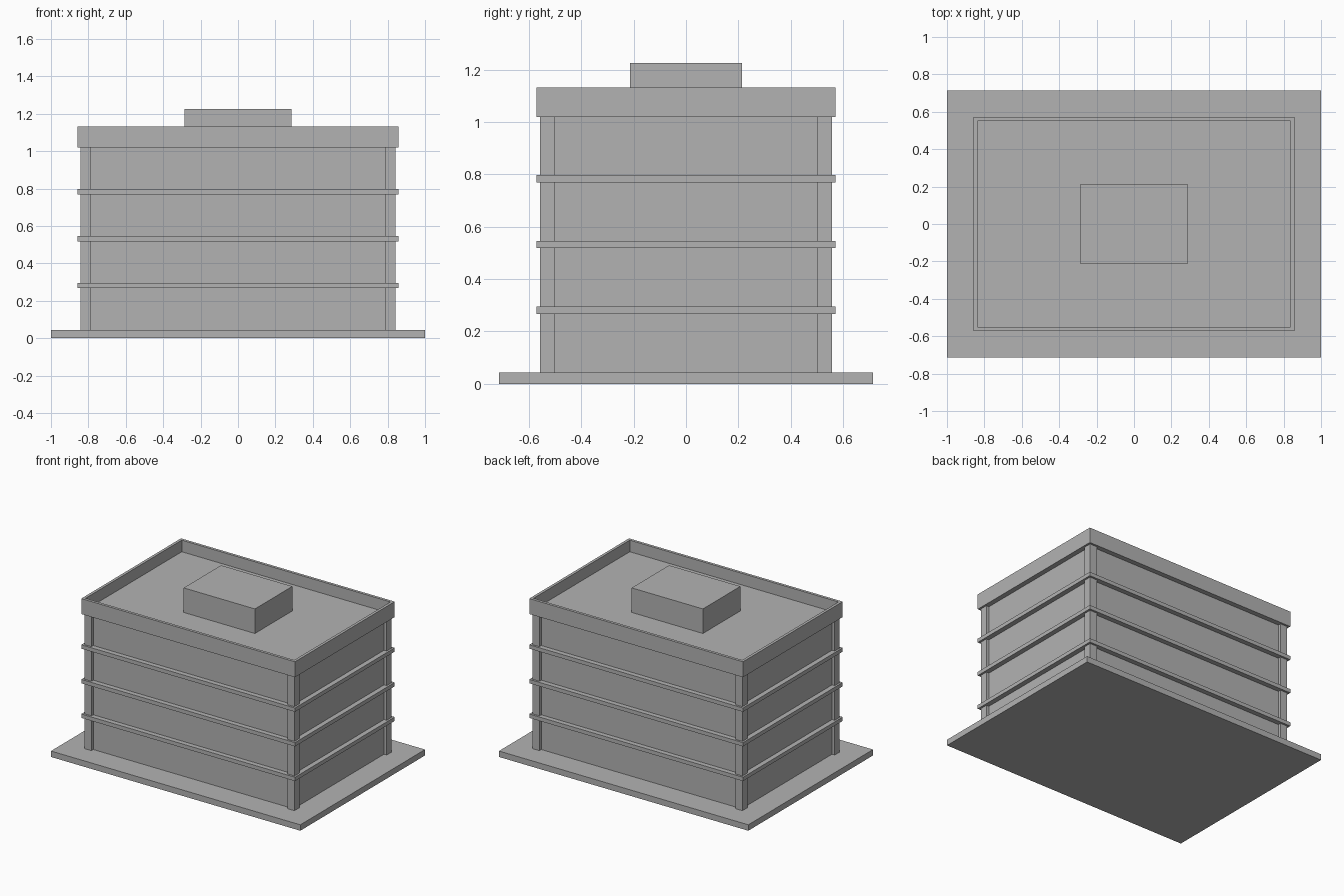
import bpy
import bmesh
from mathutils import Matrix, Vector

if "Cube" in bpy.data.objects:
    bpy.data.objects.remove(bpy.data.objects["Cube"], do_unlink=True)

M = 1 / 7                     # one metre in model units
BASE_TOP = 0.043
STOREY = 0.251
BAND = 0.028
FIRST_BAND = 0.267
ROOF_BOTTOM = FIRST_BAND + 3 * STOREY
ROOF_TOP = ROOF_BOTTOM + BAND
PARAPET_TOP = 1.132

grey = bpy.data.materials.new("concrete grey")
grey.use_nodes = True
COLOUR = (0.45, 0.45, 0.45, 1)
grey.diffuse_color = COLOUR
grey.node_tree.nodes["Principled BSDF"].inputs["Base Color"].default_value = COLOUR


def finish(name, bm):
    mesh = bpy.data.meshes.new(name)
    bm.to_mesh(mesh)
    bm.free()
    mesh.materials.append(grey)
    obj = bpy.data.objects.new(name, mesh)
    bpy.context.collection.objects.link(obj)
    return obj


def box(name, half_x, half_y, bottom, top, x=0, y=0):
    bm = bmesh.new()
    size = Matrix.Diagonal((2 * half_x, 2 * half_y, top - bottom, 1))
    place = Matrix.Translation((x, y, (bottom + top) / 2))
    bmesh.ops.create_cube(bm, size=1, matrix=place @ size)
    return finish(name, bm)


# Ground slab and recessed walls
box("ground_slab", 7 * M, 5 * M, 0, BASE_TOP)
box("walls", 5.75 * M, 3.75 * M, BASE_TOP, ROOF_BOTTOM)

# Corner columns
for side, sx in (("right", -1), ("left", 1)):
    for end, sy in (("front", -1), ("back", 1)):
        box(f"{end}_{side}_column", 0.2 * M, 0.2 * M, BASE_TOP, ROOF_BOTTOM,
            sx * 5.7 * M, sy * 3.7 * M)

# Floor bands between storeys
for i in range(3):
    z = FIRST_BAND + i * STOREY
    box(f"floor_band_{i + 1}", 6 * M, 4 * M, z, z + BAND)

# Roof with a parapet: inset the top of one block and sink the middle
roof = box("roof_parapet", 6 * M, 4 * M, ROOF_BOTTOM, PARAPET_TOP)
bm = bmesh.new()
bm.from_mesh(roof.data)
bm.faces.ensure_lookup_table()
top = max(bm.faces, key=lambda f: f.calc_center_median().z)
bmesh.ops.inset_region(bm, faces=[top], thickness=0.2 * M)
floor = bmesh.ops.extrude_discrete_faces(bm, faces=[top])["faces"][0]
bmesh.ops.translate(bm, verts=floor.verts, vec=Vector((0, 0, ROOF_TOP - PARAPET_TOP)))
bmesh.ops.recalc_face_normals(bm, faces=bm.faces)
bm.to_mesh(roof.data)
bm.free()

# Plant room on the roof
box("roof_plant_room", 2 * M, 1.5 * M, ROOF_TOP, 1.226)
